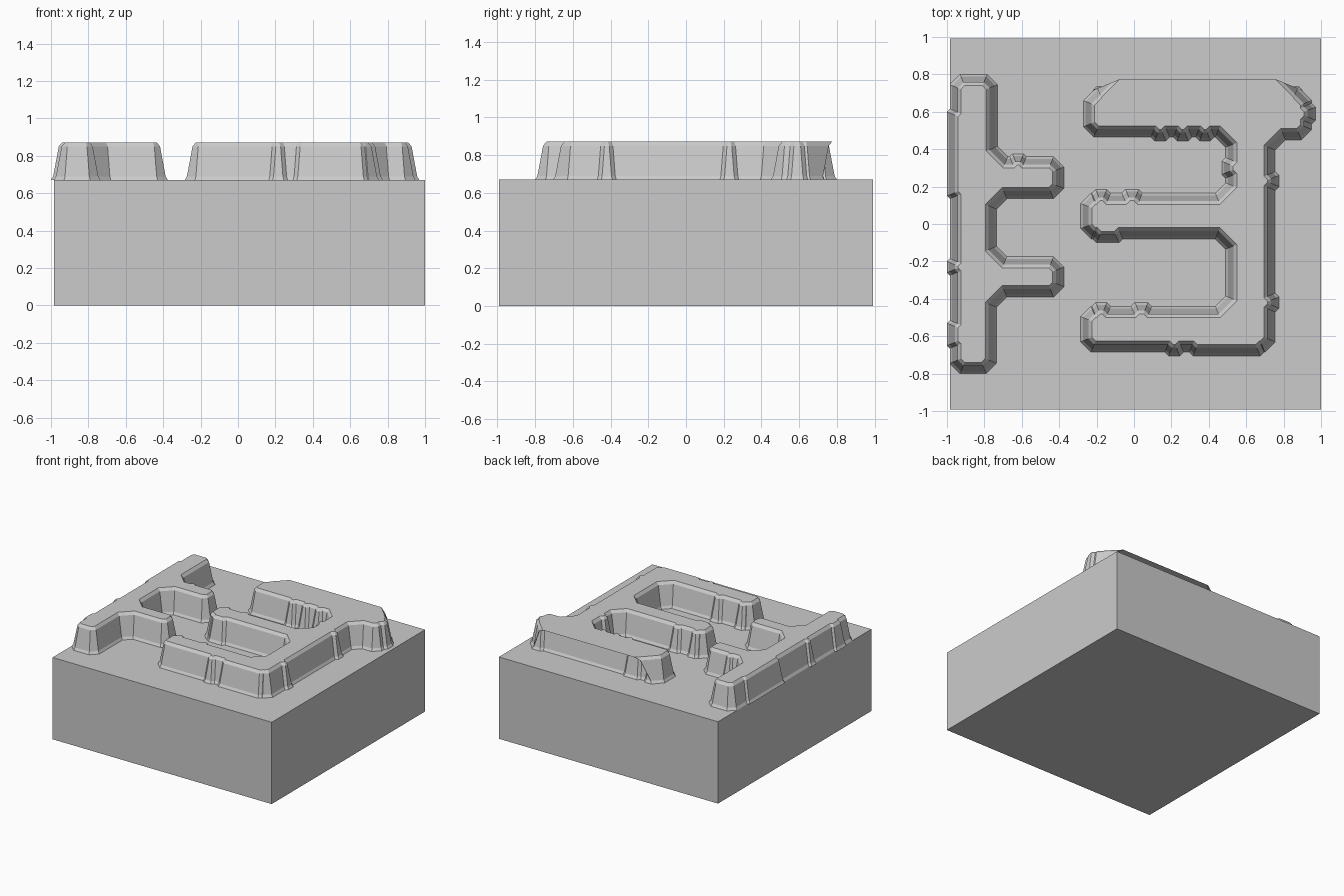
import bpy
import bmesh
from mathutils import Vector

# Remove the default cube
old = bpy.data.objects.get("Cube")
if old:
    bpy.data.objects.remove(old, do_unlink=True)

# Single grey material
grey = bpy.data.materials.new("plain_grey")
grey.use_nodes = True
colour = (0.6, 0.6, 0.6, 1)
grey.diffuse_color = colour
grey.node_tree.nodes["Principled BSDF"].inputs["Base Color"].default_value = colour

SLAB_TOP = 0.67
CHAMFER = 0.055
# Wall section of the raised shapes: (inset from the outline, height)
WALL = [(0, 0.67), (0.012, 0.69), (0.042, 0.85), (0.06, 0.872)]


def finish(name, bm):
    """Turn a bmesh into a named, flat-shaded object."""
    bmesh.ops.recalc_face_normals(bm, faces=bm.faces)
    mesh = bpy.data.meshes.new(name)
    bm.to_mesh(mesh)
    bm.free()
    mesh.materials.append(grey)
    obj = bpy.data.objects.new(name, mesh)
    bpy.context.scene.collection.objects.link(obj)
    return obj


def outline(corners, depth):
    """Clockwise outline with clipped corners and small outward steps.

    Each corner is (x, y, steps); a step is (start, end) along its edge."""
    points = []
    for i, (x, y, steps) in enumerate(corners):
        start = Vector((x, y))
        end = Vector(corners[(i + 1) % len(corners)][:2])
        along = (end - start).normalized()
        out = Vector((-along.y, along.x))
        points.append(start + along * CHAMFER)
        for a, b in steps:
            points += [start + along * (a - depth),
                       start + along * a + out * depth,
                       start + along * b + out * depth,
                       start + along * (b + depth)]
        points.append(end - along * CHAMFER)
    return points


def inset(points, amount):
    """Mitred inward offset of a clockwise outline."""
    result = []
    for i, p in enumerate(points):
        before = (p - points[i - 1]).normalized()
        after = (points[(i + 1) % len(points)] - p).normalized()
        n1 = Vector((before.y, -before.x))
        n2 = Vector((after.y, -after.x))
        result.append(p + (n1 + n2) * (amount / (1 + n1.dot(n2))))
    return result


def raised_shape(name, corners, depth):
    """Plateau with sloping walls and a bevelled rim."""
    base = outline(corners, depth)
    bm = bmesh.new()
    rings = [[bm.verts.new((p.x, p.y, z)) for p in inset(base, amount)]
             for amount, z in WALL]
    for low, high in zip(rings, rings[1:]):
        for i in range(len(low)):
            bm.faces.new((low[i - 1], low[i], high[i], high[i - 1]))
    bm.faces.new(rings[-1])
    bm.faces.new(rings[0][::-1])
    return finish(name, bm)


# Base slab
bm = bmesh.new()
bmesh.ops.create_cube(bm, size=1)
bmesh.ops.scale(bm, vec=(1.985, 1.985, SLAB_TOP), verts=bm.verts)
bmesh.ops.translate(bm, vec=(0.0075, 0, SLAB_TOP / 2), verts=bm.verts)
finish("base_slab", bm)

# Narrow raised shape with two short arms
raised_shape("two_armed_ridge", [
    (-0.985, 0.8, []),
    (-0.73, 0.8, []),
    (-0.73, 0.36, [(0.08, 0.14)]),
    (-0.375, 0.36, []),
    (-0.375, 0.135, []),
    (-0.735, 0.135, []),
    (-0.735, -0.175, []),
    (-0.375, -0.175, []),
    (-0.375, -0.39, []),
    (-0.735, -0.39, []),
    (-0.735, -0.8, []),
    (-0.985, -0.8, [(0.15, 0.27), (0.54, 0.6), (0.95, 1.4)]),
], 0.015)

# Wide raised shape with three long arms joined by a spine
raised_shape("three_armed_ridge", [
    (-0.27, 0.715, [(0.07, 0.13), (0.2, 0.32), (1.08, 1.15)]),
    (0.95, 0.715, [(0.09, 0.16)]),
    (0.95, 0.45, []),
    (0.755, 0.45, [(0.19, 0.25), (0.84, 0.9)]),
    (0.755, -0.685, [(0.08, 0.44), (0.51, 0.57)]),
    (-0.285, -0.685, []),
    (-0.285, -0.44, [(0.08, 0.14), (0.29, 0.36)]),
    (0.49, -0.44, []),
    (0.49, -0.08, [(0.57, 0.69)]),
    (-0.285, -0.08, []),
    (-0.285, 0.165, [(0.08, 0.14), (0.24, 0.31)]),
    (0.49, 0.165, [(0.1, 0.17)]),
    (0.49, 0.465, [(0.08, 0.14), (0.2, 0.26), (0.32, 0.38)]),
    (-0.27, 0.465, []),
], 0.02)
